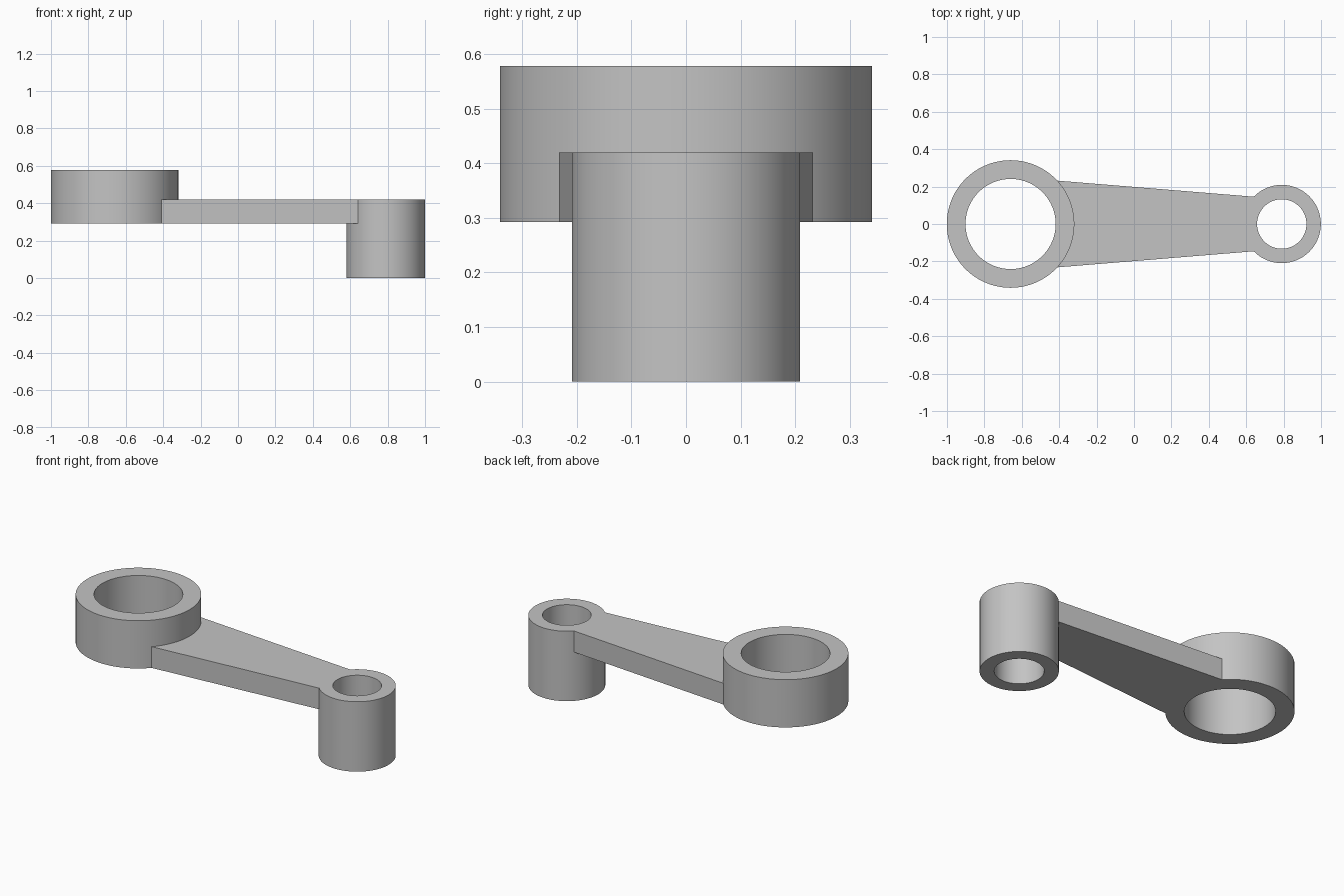
import bpy
import bmesh
from math import cos, sin, pi, radians

cube = bpy.data.objects.get("Cube")
if cube:
    bpy.data.objects.remove(cube, do_unlink=True)

grey = bpy.data.materials.new("plain grey")
grey.use_nodes = True
COLOR = (0.55, 0.55, 0.55, 1)
grey.diffuse_color = COLOR
grey.node_tree.nodes["Principled BSDF"].inputs["Base Color"].default_value = COLOR

SEGMENTS = 96
BIG_X, BIG_R, BIG_HOLE = -0.66, 0.341, 0.241
SMALL_X, SMALL_R, SMALL_HOLE = 0.79, 0.209, 0.132
BASE, ARM_TOP, BIG_TOP = 0.292, 0.419, 0.578


def finish(bm, name):
    bmesh.ops.recalc_face_normals(bm, faces=bm.faces)
    mesh = bpy.data.meshes.new(name)
    bm.to_mesh(mesh)
    bm.free()
    mesh.materials.append(grey)
    obj = bpy.data.objects.new(name, mesh)
    bpy.context.collection.objects.link(obj)
    bpy.ops.object.select_all(action='DESELECT')
    obj.select_set(True)
    bpy.context.view_layer.objects.active = obj
    bpy.ops.object.shade_smooth_by_angle(angle=radians(30))


def tube(name, x, outer, inner, bottom, top):
    """Sweep a rectangular wall profile around a vertical axis."""
    bm = bmesh.new()
    profile = [(outer, bottom), (outer, top), (inner, top), (inner, bottom)]
    loops = []
    for i in range(SEGMENTS):
        a = 2 * pi * i / SEGMENTS
        loops.append([bm.verts.new((x + r * cos(a), r * sin(a), z)) for r, z in profile])
    for i, this in enumerate(loops):
        following = loops[(i + 1) % SEGMENTS]
        for j in range(4):
            k = (j + 1) % 4
            bm.faces.new((this[j], following[j], following[k], this[k]))
    finish(bm, name)


def arc(x, radius, start, end, steps=24):
    angles = [radians(start + (end - start) * i / steps) for i in range(steps + 1)]
    return [(x + radius * cos(a), radius * sin(a)) for a in angles]


# Bearing rings at both ends
tube("large_ring", BIG_X, BIG_R, BIG_HOLE, BASE, BIG_TOP)
tube("small_sleeve", SMALL_X, SMALL_R, SMALL_HOLE, 0, ARM_TOP)

# Tapered arm, its ends curved to meet the ring walls
bm = bmesh.new()
outline = arc(BIG_X, BIG_R - 0.001, 43, -43) + arc(SMALL_X, SMALL_R - 0.001, 224.5, 135.5)
floor = bm.faces.new([bm.verts.new((x, y, BASE)) for x, y in outline])
raised = bmesh.ops.extrude_face_region(bm, geom=[floor], use_keep_orig=True)
bmesh.ops.translate(bm, vec=(0, 0, ARM_TOP - BASE),
                    verts=[v for v in raised["geom"] if isinstance(v, bmesh.types.BMVert)])
finish(bm, "connecting_arm")
